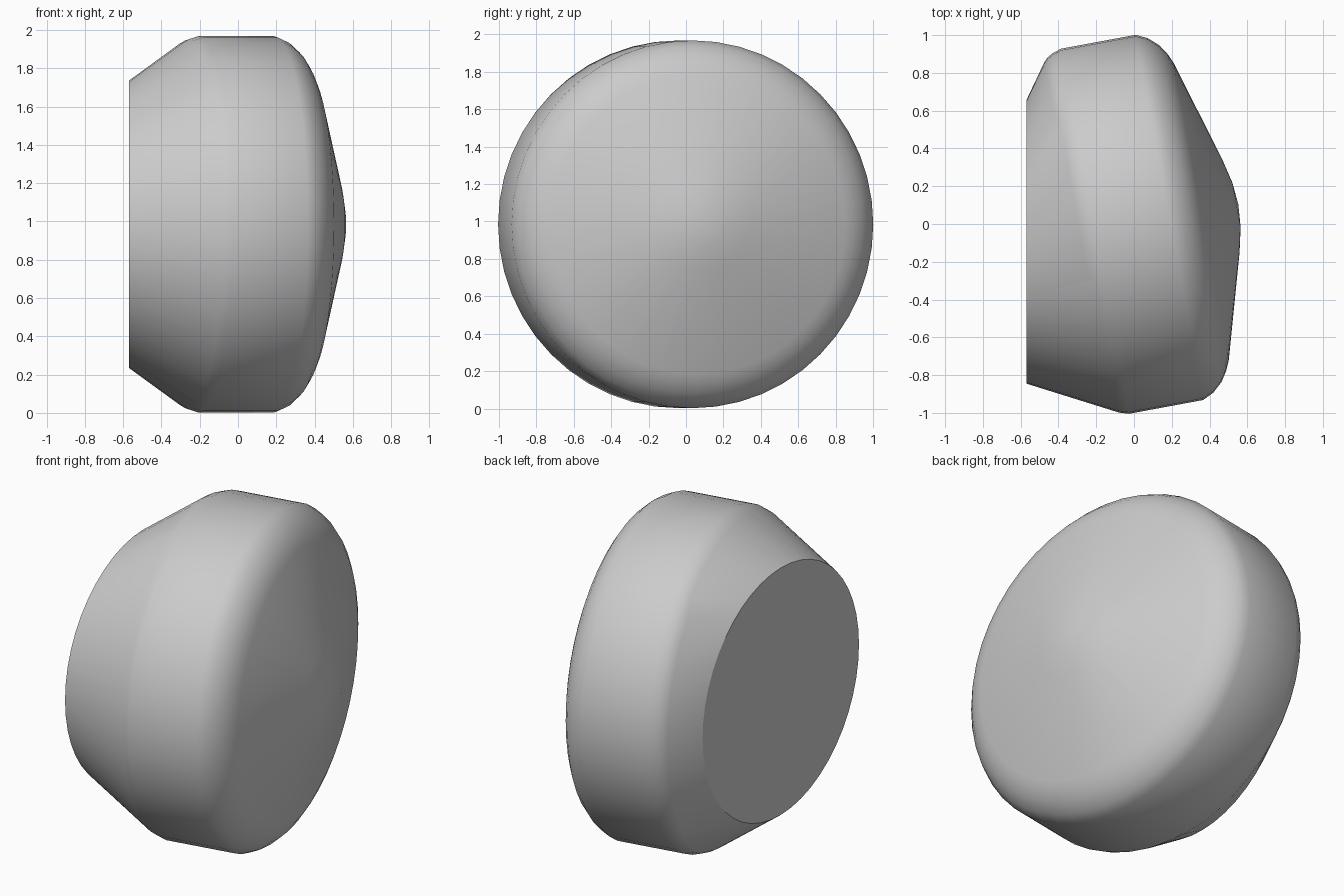
import bpy, bmesh, math
from mathutils import Matrix, Vector

cube = bpy.data.objects.get("Cube")
if cube:
    bpy.data.objects.remove(cube)

SEGMENTS = 48
TILT = math.radians(10.5)
CENTRE = Vector((0, 0, 0.985))

# Material
grey = bpy.data.materials.new("plain grey")
grey.use_nodes = True
colour = (0.6, 0.6, 0.6, 1)
grey.diffuse_color = colour
grey.node_tree.nodes["Principled BSDF"].inputs["Base Color"].default_value = colour


def add_ring(bm, x, radius, matrix):
    """Add a circle of points around the x axis, placed by matrix."""
    for i in range(SEGMENTS):
        a = math.tau * i / SEGMENTS
        point = Vector((x, radius * math.cos(a), radius * math.sin(a)))
        bm.verts.new(matrix @ point)


bm = bmesh.new()

# Tilted drum: rounded back rim, straight wall, rounded front rim, shallow cone
tilted = Matrix.Translation(CENTRE) @ Matrix.Rotation(TILT, 4, "Z")
drum_profile = [
    (-0.31, 0.93), (-0.29, 0.949), (-0.26, 0.967), (-0.21, 0.983),
    (0.19, 0.983), (0.25, 0.955), (0.305, 0.905), (0.34, 0.85), (0.362, 0.8),
    (0.522, 0.25), (0.552, 0.12),
]
for x, radius in drum_profile:
    add_ring(bm, x, radius, tilted)
bm.verts.new(tilted @ Vector((0.562, 0, 0)))

# Upright flat end, joined to the drum by a skewed taper
add_ring(bm, -0.57, 0.75, Matrix.Translation(CENTRE + Vector((0, -0.095, 0))))

# Skin the rings and merge the flat triangles
hull = bmesh.ops.convex_hull(bm, input=bm.verts)
bmesh.ops.delete(bm, geom=[v for v in bm.verts if not v.link_faces], context="VERTS")
bmesh.ops.dissolve_limit(bm, angle_limit=math.radians(0.5),
                         verts=bm.verts, edges=bm.edges)
bmesh.ops.recalc_face_normals(bm, faces=bm.faces)

mesh = bpy.data.meshes.new("tilted_drum")
bm.to_mesh(mesh)
bm.free()
mesh.materials.append(grey)
drum = bpy.data.objects.new("tilted_drum", mesh)
bpy.context.collection.objects.link(drum)

# Soft rims, crisp flat end
bpy.ops.object.select_all(action="DESELECT")
drum.select_set(True)
bpy.context.view_layer.objects.active = drum
bpy.ops.object.shade_smooth_by_angle(angle=math.radians(25))
